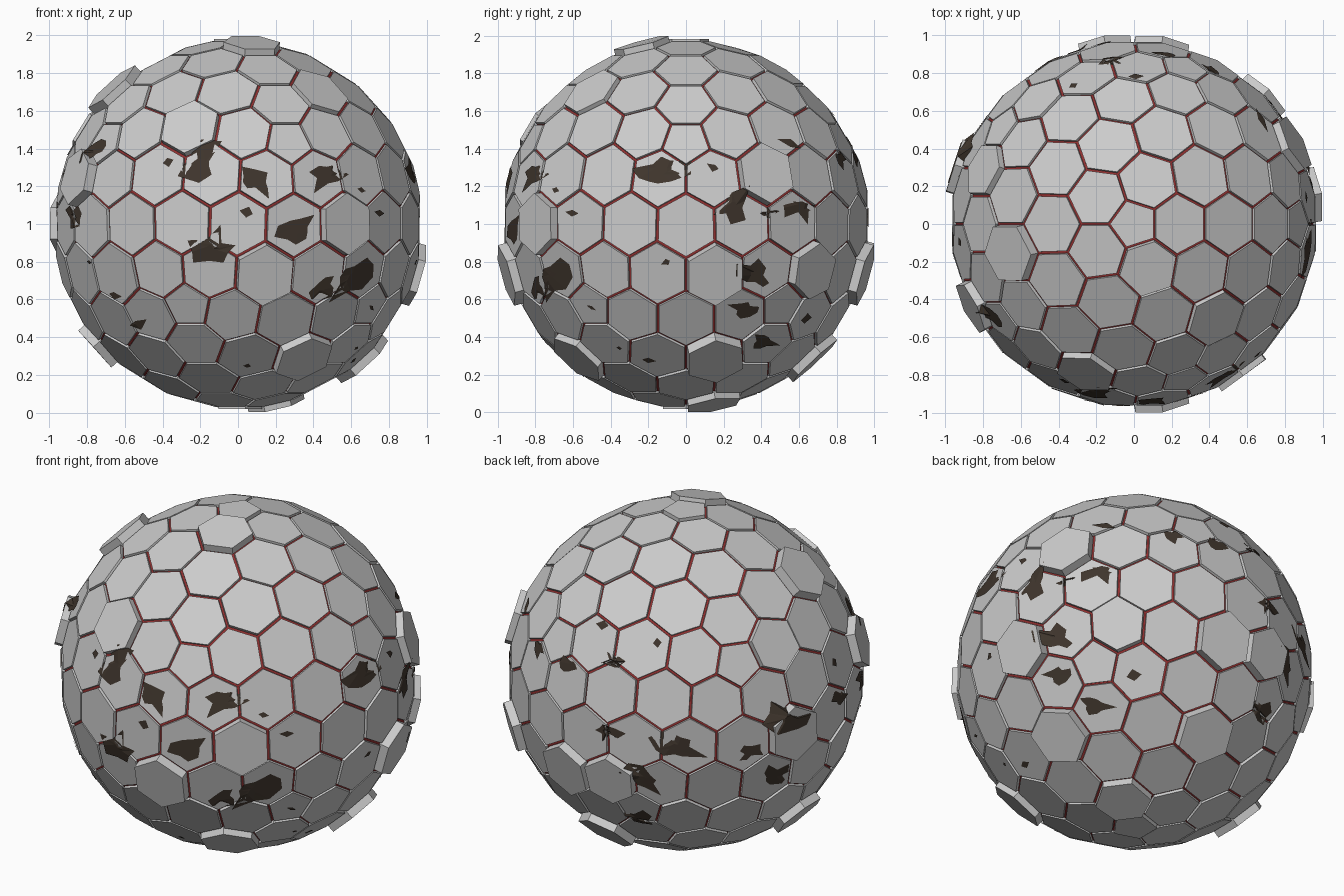
import bpy, bmesh, math, random
from mathutils import Vector
from mathutils.bvhtree import BVHTree

if "Cube" in bpy.data.objects:
    bpy.data.objects.remove(bpy.data.objects["Cube"])

random.seed(4)
CENTRE = Vector((0, 0, 1))
RADIUS = 0.993


def material(name, rgb):
    m = bpy.data.materials.new(name)
    m.diffuse_color = (*rgb, 1)
    m.use_nodes = True
    m.node_tree.nodes["Principled BSDF"].inputs["Base Color"].default_value = m.diffuse_color
    return m


def add_object(name, verts, faces, mat=None):
    mesh = bpy.data.meshes.new(name)
    mesh.from_pydata([v + CENTRE for v in verts], [], faces)
    mesh.update()
    ob = bpy.data.objects.new(name, mesh)
    bpy.context.collection.objects.link(ob)
    if mat:
        mesh.materials.append(mat)
    return ob


# Dual of a subdivided icosahedron: 12 pentagons and 150 hexagons
ico = bmesh.new()
bmesh.ops.create_icosphere(ico, subdivisions=3, radius=RADIUS)
cells = []
for v in ico.verts:
    n = v.co.normalized()
    side = n.orthogonal().normalized()
    other = n.cross(side)
    loop = [f.calc_center_median() for f in v.link_faces]
    loop.sort(key=lambda p: math.atan2(p.dot(other), p.dot(side)))
    cells.append((n, loop))
ico.free()

# Panels standing proud: direction and height
raised = [
    (-.66, -.17, .72, .042), (.09, -.26, .96, .028), (-.26, -.80, .53, .022),
    (.42, -.55, .72, .012), (-.86, -.44, .27, .042), (-.95, .31, 0, .04),
    (-.86, .27, .42, .02), (.85, .45, .28, .035), (.68, .68, -.27, .042),
    (.95, .15, -.27, .042), (.15, -.95, -.27, .042), (.59, -.81, 0, .03),
    (.15, .95, -.27, .04), (-.15, .95, -.27, .04), (.66, .17, -.73, .045),
    (.22, .16, -.96, .028), (.36, -.55, -.75, .03), (.05, .68, -.73, .04),
    (-.74, 0, -.67, .042),
]
height = {}
for x, y, z, h in raised:
    d = Vector((x, y, z)).normalized()
    height[max(range(len(cells)), key=lambda i: cells[i][0].dot(d))] = h

# Armour panels: separate prisms with narrow gaps
verts, faces, core_v, core_f = [], [], [], []
for i, (n, loop) in enumerate(cells):
    k = len(loop)
    mid = sum(loop, Vector()) / k
    lift = height.get(i, 0.01 if abs(n.z) > .999 else random.uniform(-.003, .003))
    b = len(verts)
    rim = [mid + (p - mid) * 0.945 for p in loop]
    verts += [p - n * 0.03 for p in rim] + [p + n * lift for p in rim]
    faces.append([b + k + j for j in range(k)])
    faces.append([b + j for j in reversed(range(k))])
    for j in range(k):
        a, c = j, (j + 1) % k
        faces.append([b + a, b + c, b + k + c, b + k + a])
    c0 = len(core_v)
    core_v += [p * 0.985 for p in loop]
    core_f.append([c0 + j for j in range(k)])
add_object("hexagon_panels", verts, faces)
tree = BVHTree.FromPolygons(verts, faces)

# Dark red core seen through the gaps
core = add_object("inner_core", core_v, core_f, material("red_core", (.28, .03, .03)))
bm = bmesh.new()
bm.from_mesh(core.data)
bmesh.ops.remove_doubles(bm, verts=bm.verts, dist=1e-4)
bm.to_mesh(core.data)
bm.free()

# Grime patches: (across, up, size) as seen from three sides
front = [
    (-.20, .31, .13), (-.37, .33, .05), (.09, .22, .10), (.47, .27, .11),
    (.32, -.03, .13), (-.13, -.13, .14), (.60, -.28, .14), (.45, -.33, .10),
    (-.53, -.52, .05), (-.65, -.37, .04), (.05, .06, .04), (.65, .18, .03),
    (.75, .06, .04), (-.74, .38, .08), (-.86, .04, .10), (.70, -.44, .03),
    (.05, -.75, .03), (-.78, -.20, .04),
]
right = [
    (-.14, .28, .13), (.24, .09, .11), (.43, .06, .06), (.60, .09, .10),
    (.37, -.27, .10), (.31, -.45, .08), (.40, -.62, .09), (.55, .42, .06),
    (-.10, -.20, .04), (-.20, -.72, .05), (.15, .30, .03), (.63, -.50, .04),
    (-.35, -.65, .03), (.80, .35, .07),
]
back_left = [
    (-.68, .08, .08), (-.45, .10, .07), (-.50, .30, .04), (-.22, .20, .04),
    (-.50, -.28, .08), (-.13, -.38, .14), (-.30, -.55, .10), (.27, -.42, .07),
    (.42, -.55, .10), (.48, -.24, .14), (.80, -.15, .08), (-.33, -.76, .10),
    (.77, .05, .05),
]
views = [
    (front, Vector((1, 0, 0)), Vector((0, -1, 0))),
    (right, Vector((0, 1, 0)), Vector((1, 0, 0))),
    (back_left, Vector((-.77, -.64, 0)), Vector((-.59, .71, .39))),
]


def drape(p):
    d = p.normalized()
    hit = tree.ray_cast(d * 1.5, -d)[0]
    r = hit.length if hit else 0.96
    return d * (max(r, 0.955) + 0.005)


gv, gf = [], []
for patches, r, c in views:
    r, c = r.normalized(), c.normalized()
    u = c.cross(r)
    for px, py, size in patches:
        depth = math.sqrt(max(0.02, 0.93 - px * px - py * py))
        p = r * px + u * py + c * depth
        n = p.normalized()
        s = Vector((0, 0, 1)).cross(n).normalized()
        t = n.cross(s)
        turn, count = random.uniform(-.5, .5), 10 if size > .06 else 4
        s, t = s * math.cos(turn) + t * math.sin(turn), t * math.cos(turn) - s * math.sin(turn)
        b = len(gv)
        gv.append(drape(p))
        for ring in (0.5, 1):
            for j in range(count):
                a = 2 * math.pi * j / count
                if ring == 0.5:
                    q = random.uniform(.3, .6)
                    spokes = [q] if j == 0 else spokes + [q]
                k = spokes[j] * (ring if ring < 1 else random.choice((1.05, 1.5, 2.1)))
                gv.append(drape(p + (s * math.cos(a) * 1.2 + t * math.sin(a) * .8) * size * k))
        for j in range(count):
            a, d = b + 1 + j, b + 1 + (j + 1) % count
            gf += [(b, a, d), (a, a + count, d + count), (a, d + count, d)]
add_object("grime_patches", gv, gf, material("dark_brown", (.05, .036, .026)))
